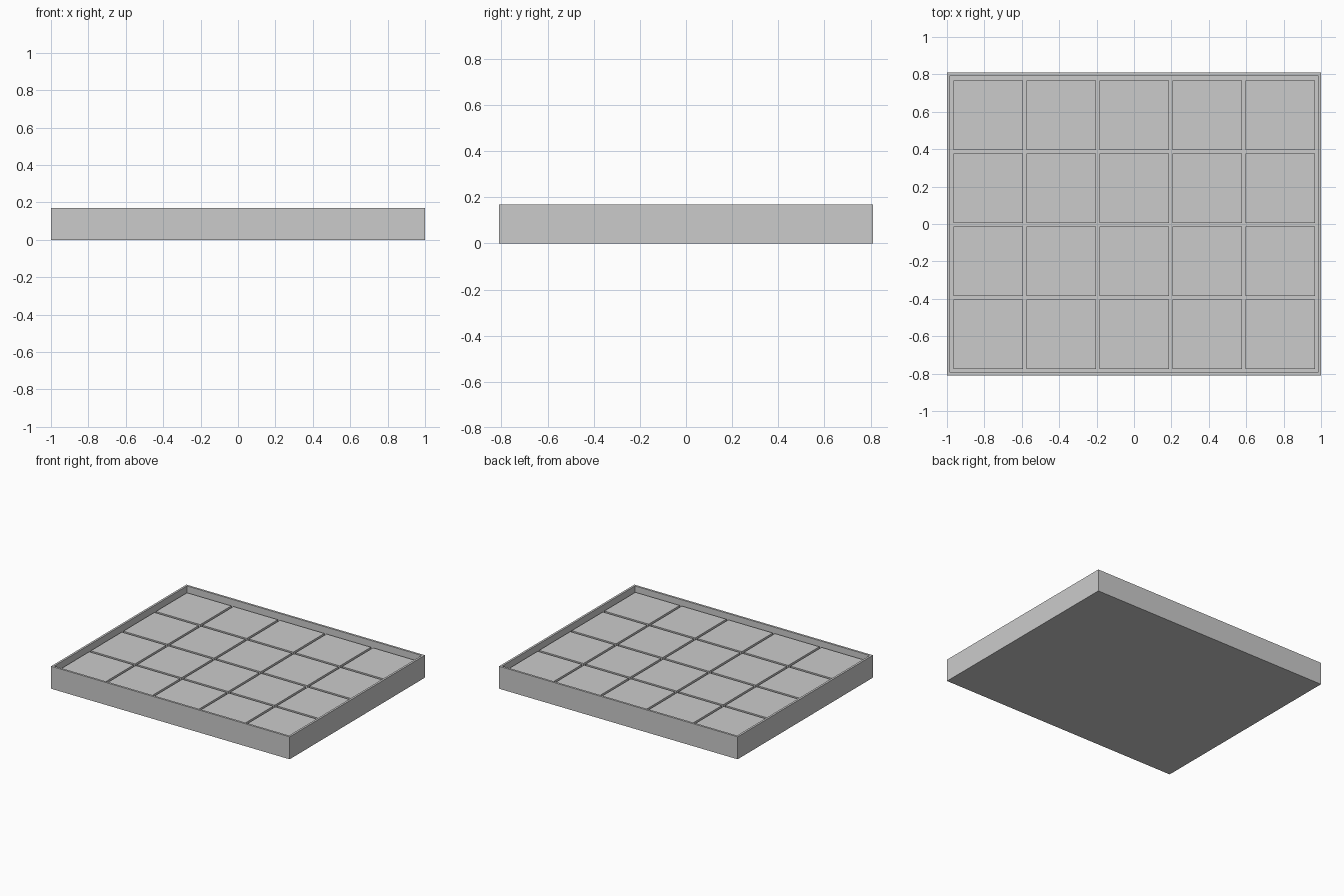
import bpy
import bmesh
from mathutils import Matrix, Vector

cube = bpy.data.objects.get("Cube")
if cube:
    bpy.data.objects.remove(cube, do_unlink=True)

WIDTH, DEPTH, HEIGHT = 2.0, 1.62, 0.17
WALL = 0.016
TILE, PITCH = 0.372, 0.39
TILE_TOP = 0.134

grey = bpy.data.materials.new("light grey")
grey.use_nodes = True
colour = (0.6, 0.6, 0.6, 1)
grey.diffuse_color = colour
grey.node_tree.nodes["Principled BSDF"].inputs["Base Color"].default_value = colour


def add_object(name, bm):
    mesh = bpy.data.meshes.new(name)
    bm.to_mesh(mesh)
    bm.free()
    mesh.materials.append(grey)
    obj = bpy.data.objects.new(name, mesh)
    bpy.context.collection.objects.link(obj)
    return obj


def box(low, high):
    low, high = Vector(low), Vector(high)
    bm = bmesh.new()
    place = Matrix.Translation((low + high) / 2) @ Matrix.Diagonal((*(high - low), 1))
    bmesh.ops.create_cube(bm, size=1, matrix=place)
    return bm


# Open tray: inset the top face and sink it to the floor
bm = box((-WIDTH / 2, -DEPTH / 2, 0), (WIDTH / 2, DEPTH / 2, HEIGHT))
bm.normal_update()
top = max(bm.faces, key=lambda f: f.calc_center_median().z)
bmesh.ops.inset_region(bm, faces=[top], thickness=WALL, use_even_offset=True)
well = bmesh.ops.extrude_discrete_faces(bm, faces=[top])["faces"][0]
bmesh.ops.translate(bm, verts=well.verts, vec=(0, 0, WALL - HEIGHT))
add_object("tray", bm)

# Square tiles laid in rows from the front corner
for row in range(4):
    for col in range(5):
        x = -0.965 + col * PITCH
        y = -0.775 + row * PITCH
        tile = box((x, y, WALL), (x + TILE, y + TILE, TILE_TOP))
        add_object(f"tile_{row + 1}_{col + 1}", tile)
